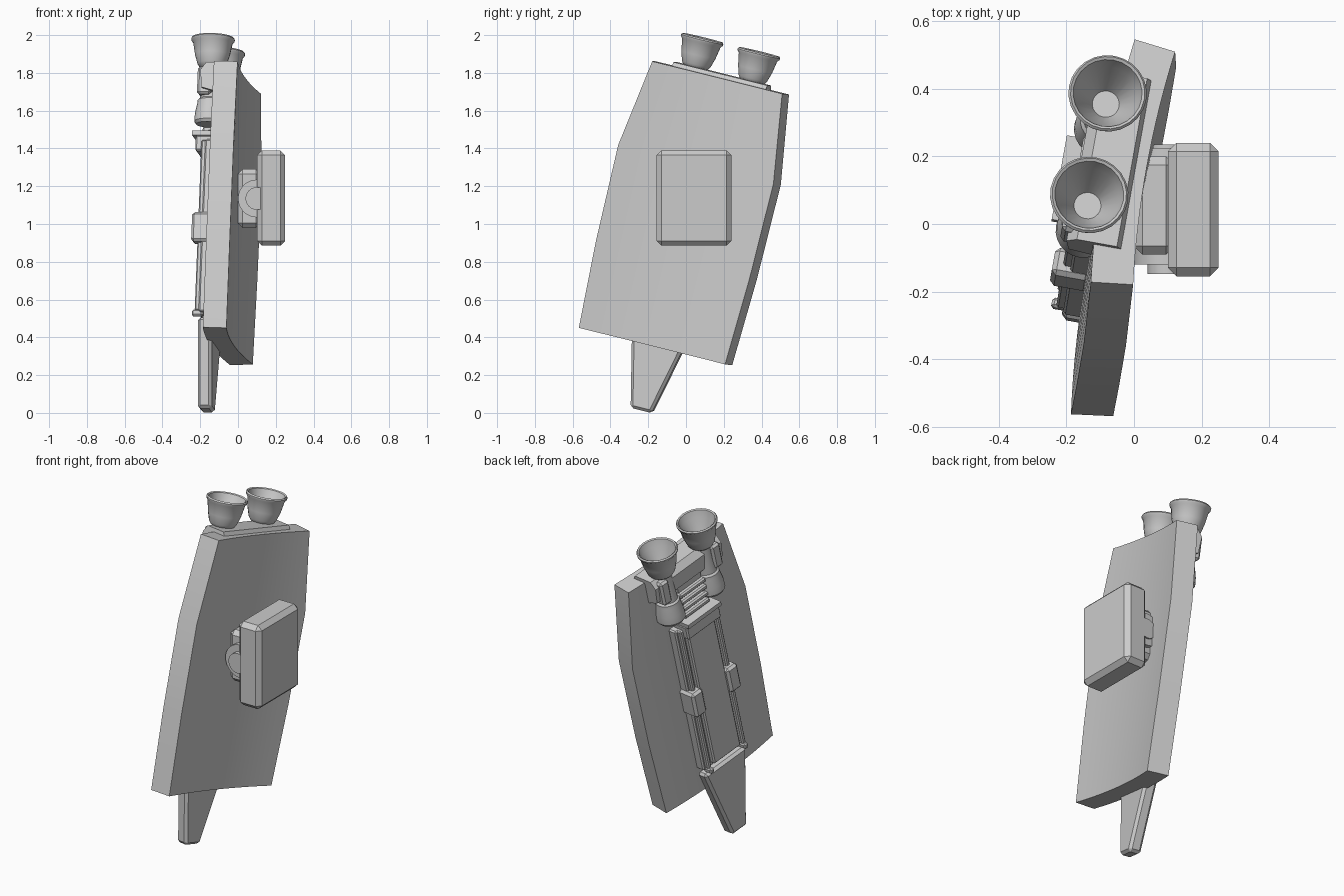
import bpy, bmesh, math
from mathutils import Vector, Matrix

if "Cube" in bpy.data.objects:
    bpy.data.objects.remove(bpy.data.objects["Cube"])

grey = bpy.data.materials.new("light_grey")
grey.use_nodes = True
colour = (0.6, 0.6, 0.6, 1)
grey.diffuse_color = colour
grey.node_tree.nodes["Principled BSDF"].inputs["Base Color"].default_value = colour

# Tilted frame of the board: w = thickness, u = across, v = along
U = Vector((0.175, 0.97, -0.242)).normalized()
V = Vector((0.04, 0.242, 0.97))
V = (V - U * V.dot(U)).normalized()
W = U.cross(V)
FRAME = Matrix((W, U, V)).transposed().to_4x4()
FRAME.translation = (0.007, -0.018, 1.004)
WORLD = Matrix.Identity(4)


def finish(name, bm, frame=FRAME, bevel=0, segments=1, smooth=False):
    bmesh.ops.recalc_face_normals(bm, faces=bm.faces)
    mesh = bpy.data.meshes.new(name)
    bm.to_mesh(mesh)
    bm.free()
    mesh.materials.append(grey)
    ob = bpy.data.objects.new(name, mesh)
    bpy.context.collection.objects.link(ob)
    ob.matrix_world = frame
    if bevel:
        mod = ob.modifiers.new("bevel", "BEVEL")
        mod.width, mod.segments = bevel, segments
    if smooth:
        bpy.ops.object.select_all(action="DESELECT")
        ob.select_set(True)
        bpy.context.view_layer.objects.active = ob
        bpy.ops.object.shade_smooth_by_angle(angle=math.radians(35))
    return ob


def box(name, x, y, z, bevel=0, frame=FRAME):
    bm = bmesh.new()
    bmesh.ops.create_cube(bm, size=1)
    for vert in bm.verts:
        vert.co = [lo + (c + 0.5) * (hi - lo) for c, (lo, hi) in zip(vert.co, (x, y, z))]
    return finish(name, bm, frame, bevel)


def prism(name, outline, lo, hi, axis, bevel=0):
    """Extrude an outline of (w, v) or (u, v) points along the given axis."""
    bm = bmesh.new()
    place = (lambda a, b, t: (a, t, b)) if axis == "u" else (lambda a, b, t: (t, a, b))
    ends = [[bm.verts.new(place(a, b, t)) for a, b in outline] for t in (lo, hi)]
    bm.faces.new(ends[0])
    bm.faces.new(ends[1])
    for i in range(len(outline)):
        j = (i + 1) % len(outline)
        bm.faces.new((ends[0][i], ends[0][j], ends[1][j], ends[1][i]))
    return finish(name, bm, FRAME, bevel)


def lathe(name, profile, w, u, sides=24):
    bm = bmesh.new()
    rings = [[bm.verts.new((w + r * math.cos(k * math.tau / sides),
                            u + r * math.sin(k * math.tau / sides), v))
              for k in range(sides)] for r, v in profile]
    for a, b in zip(rings, rings[1:]):
        for k in range(sides):
            j = (k + 1) % sides
            bm.faces.new((a[k], a[j], b[j], b[k]))
    bm.faces.new(rings[0])
    bm.faces.new(rings[-1])
    return finish(name, bm, smooth=True)


def cylinder(name, radius, x, y0, y1, z):
    bm = bmesh.new()
    bmesh.ops.create_cone(bm, cap_ends=True, segments=32, radius1=radius,
                          radius2=radius, depth=y1 - y0,
                          matrix=Matrix.Translation((x, (y0 + y1) / 2, z))
                          @ Matrix.Rotation(math.pi / 2, 4, "X"))
    return finish(name, bm, WORLD, smooth=True)


# Curved board, widest above the middle
bm = bmesh.new()
STEPS, THICK, BOW = 16, 0.125, 0.17
rows = []
for v, half in ((-0.67, 0.405), (-0.2, 0.425), (0.32, 0.43), (0.794, 0.36)):
    inner, outer = [], []
    for i in range(STEPS + 1):
        u = half * (2 * i / STEPS - 1)
        p = Vector((BOW * u * u, u, v))
        n = Vector((1, -2 * BOW * u, 0)).normalized()
        inner.append(bm.verts.new(p))
        outer.append(bm.verts.new(p - n * THICK))
    rows.append(inner + outer[::-1])
for a, b in zip(rows, rows[1:]):
    for i in range(len(a)):
        j = (i + 1) % len(a)
        bm.faces.new((a[i], a[j], b[j], b[i]))
bm.faces.new(rows[0])
bm.faces.new(rows[-1])
finish("curved_board", bm, smooth=True)

# Upright pad and its hinge on the inner side
box("pad", (0.1, 0.25), (-0.155, 0.24), (0.885, 1.39), 0.026, WORLD)
box("pad_bracket", (0.0, 0.12), (-0.09, 0.2), (0.98, 1.29), 0.025, WORLD)
cylinder("hinge_barrel", 0.1, 0.1, -0.12, 0.225, 1.135)
cylinder("hinge_pin", 0.06, 0.1, -0.148, 0.235, 1.135)

# Twin thrusters over the top edge
nozzle = [(0.04, 0.5), (0.072, 0.5), (0.082, 0.515), (0.08, 0.56), (0.07, 0.61),
          (0.068, 0.63), (0.058, 0.64), (0.052, 0.72), (0.05, 0.8), (0.068, 0.815),
          (0.078, 0.83), (0.093, 0.88), (0.105, 0.945), (0.114, 0.955),
          (0.116, 0.965), (0.11, 0.973), (0.102, 0.968), (0.09, 0.93), (0.04, 0.83)]
for side, s in (("right", -1), ("left", 1)):
    lathe(side + "_thruster", nozzle, -0.152, s * 0.157)
    box(side + "_thruster_valve", (-0.215, -0.14),
        sorted((s * 0.17, s * 0.235)), (0.65, 0.8), 0.012)
manifold = [(-0.115, 0.66), (-0.185, 0.68), (-0.195, 0.775), (-0.165, 0.815),
            (-0.045, 0.815), (-0.03, 0.79), (-0.115, 0.78)]
prism("thruster_manifold", manifold, -0.26, 0.26, "u")

# Equipment pack on the outer side
box("pack_base", (-0.172, -0.1), (-0.165, 0.165), (-0.52, 0.42), 0.008)
box("pack_panel", (-0.2, -0.12), (-0.105, 0.105), (-0.5, 0.4), 0.008)
for side, s in (("right", -1), ("left", 1)):
    box(side + "_pack_rail", (-0.195, -0.12), sorted((s * 0.122, s * 0.15)),
        (-0.51, 0.42), 0.007)
    box(side + "_pack_clamp", (-0.225, -0.11), sorted((s * 0.095, s * 0.18)),
        (-0.14, 0.02), 0.014)
    box(side + "_pack_knob", (-0.21, -0.15), sorted((s * 0.12, s * 0.15)),
        (-0.54, -0.505), 0.008)

# Ribbed coupling and clip at the head of the pack
for i in range(4):
    v = 0.475 + i * 0.045
    box(f"coupling_rib_{i + 1}", (-0.2, -0.1), (-0.1, 0.1), (v, v + 0.03), 0.008)
box("coupling_core", (-0.175, -0.1), (-0.09, 0.09), (0.4, 0.68))
box("clip_block", (-0.23, -0.12), (-0.13, 0.13), (0.365, 0.45), 0.008)
box("clip_ledge", (-0.25, -0.14), (-0.13, 0.13), (0.45, 0.475))

# Tapered fin below the pack
fin = [(-0.165, -0.55), (-0.058, -1.02), (0.058, -1.02), (0.165, -0.55)]
prism("tail_fin", fin, -0.175, -0.1, "w", 0.015)
